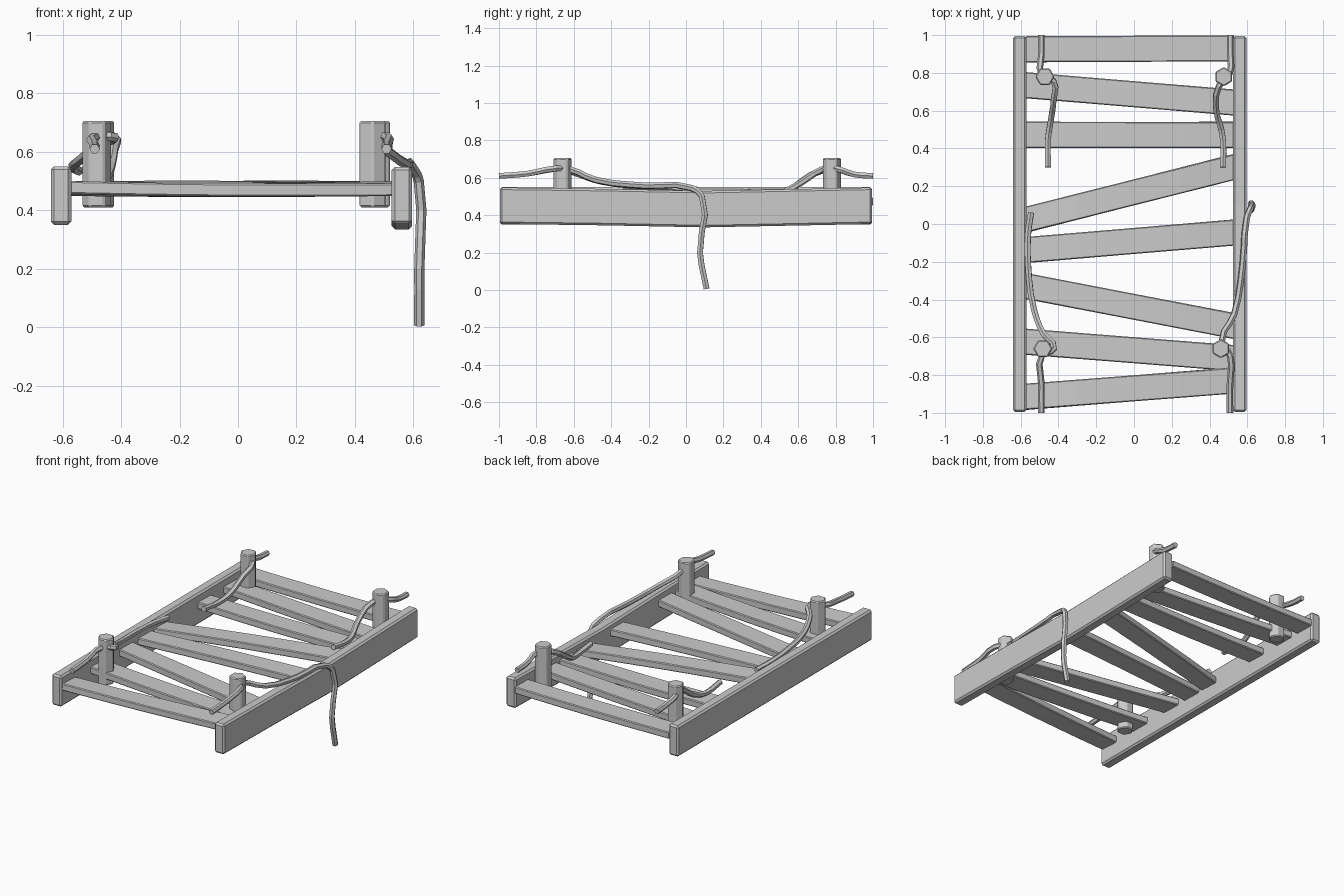
import bpy, bmesh, math, random
from mathutils import Vector

if "Cube" in bpy.data.objects:
    bpy.data.objects.remove(bpy.data.objects["Cube"])

random.seed(4)


def finish(name, bm, bevel=0.0):
    bmesh.ops.recalc_face_normals(bm, faces=bm.faces[:])
    me = bpy.data.meshes.new(name)
    bm.to_mesh(me)
    bm.free()
    ob = bpy.data.objects.new(name, me)
    bpy.context.collection.objects.link(ob)
    if bevel:
        m = ob.modifiers.new("chamfer", 'BEVEL')
        m.width = bevel
        m.segments = 1
        m.limit_method = 'ANGLE'
        m.angle_limit = math.radians(40)
    return ob


def loft(name, rings, bevel):
    """Skin a closed beam through equal-sized rings of points."""
    bm = bmesh.new()
    vs = [[bm.verts.new(p) for p in r] for r in rings]
    n = len(vs[0])
    for a, b in zip(vs, vs[1:]):
        for i in range(n):
            j = (i + 1) % n
            bm.faces.new((a[i], a[j], b[j], b[i]))
    bm.faces.new(vs[0])
    bm.faces.new(vs[-1])
    return finish(name, bm, bevel)


# Side rails: the right one sags a little in the middle
def rail(name, x0, x1, z0, z1, sag):
    rings = []
    for y in (-0.995, -0.45, 0.1, 0.55, 0.995):
        d = -sag * (1 - min(1, abs(y - 0.1) / 0.9))
        rings.append([(x0, y, z0 + d), (x1, y, z0 + d), (x1, y, z1 + d), (x0, y, z1 + d)])
    loft(name, rings, 0.011)


rail("left_rail", -0.64, -0.57, 0.35, 0.55, 0.0)
rail("right_rail", 0.525, 0.595, 0.353, 0.548, 0.018)

# Crooked planks: centre y at left end and right end
planks = [(0.925, 0.93), (0.735, 0.643), (0.472, 0.472), (0.022, 0.302),
          (-0.138, -0.045), (-0.328, -0.54), (-0.623, -0.71), (-0.915, -0.828)]
for k, (ya, yb) in enumerate(planks):
    xa, xb = -0.575, 0.53
    bow = random.uniform(-0.008, 0.006)
    roll = random.uniform(0.01, 0.06)
    rings = []
    for t in (0, 0.25, 0.5, 0.75, 1):
        x = xa + (xb - xa) * t
        y = ya + (yb - ya) * t
        z = 0.474 + bow * math.sin(math.pi * t)
        r = roll * (2 * t - 1)
        ring = []
        for sy, sz in ((-1, -1), (1, -1), (1, 1), (-1, 1)):
            dy, dz = sy * 0.069, sz * 0.022
            ring.append((x, y + dy * math.cos(r) - dz * math.sin(r),
                         z + dy * math.sin(r) + dz * math.cos(r)))
        rings.append(ring)
    loft(f"plank_{k + 1}", rings, 0.005)

# Hexagonal posts
posts = {"back_left": (-0.472, 0.78, 0), "back_right": (0.475, 0.78, 30),
         "front_left": (-0.483, -0.66, 0), "front_right": (0.46, -0.66, 30)}
for name, (px, py, rot) in posts.items():
    rings = []
    for z in (0.41, 0.705):
        rings.append([(px + 0.051 * math.cos(math.radians(rot + a)),
                       py + 0.051 * math.sin(math.radians(rot + a)), z)
                      for a in range(0, 360, 60)])
    loft(name + "_post", rings, 0.006)


# Ropes threaded through the posts
def rope(name, pts):
    cu = bpy.data.curves.new(name, 'CURVE')
    cu.dimensions = '3D'
    cu.bevel_depth = 0.0175
    cu.bevel_resolution = 1
    cu.resolution_u = 3
    cu.use_fill_caps = True
    sp = cu.splines.new('BEZIER')
    sp.bezier_points.add(len(pts) - 1)
    for bp, p in zip(sp.bezier_points, pts):
        bp.co = Vector(p)
        bp.handle_left_type = bp.handle_right_type = 'AUTO'
    sp.use_smooth = False
    tmp = bpy.data.objects.new(name + "_path", cu)
    bpy.context.collection.objects.link(tmp)
    dg = bpy.context.evaluated_depsgraph_get()
    me = bpy.data.meshes.new_from_object(tmp.evaluated_get(dg))
    bpy.data.objects.remove(tmp)
    for p in me.polygons:
        p.use_smooth = False
    ob = bpy.data.objects.new(name, me)
    bpy.context.collection.objects.link(ob)


rope("back_left_rope", [(-0.49, 1.0, 0.61), (-0.49, 0.9, 0.618), (-0.488, 0.79, 0.65),
                        (-0.425, 0.755, 0.648), (-0.425, 0.66, 0.61), (-0.44, 0.55, 0.535),
                        (-0.455, 0.45, 0.51), (-0.455, 0.3, 0.525)])
rope("back_right_rope", [(0.51, 1.0, 0.61), (0.51, 0.9, 0.618), (0.507, 0.8, 0.65),
                         (0.45, 0.73, 0.645), (0.436, 0.6, 0.565), (0.462, 0.5, 0.515),
                         (0.472, 0.43, 0.51), (0.472, 0.3, 0.525)])
rope("front_left_rope", [(-0.49, -1.0, 0.61), (-0.49, -0.85, 0.622), (-0.485, -0.69, 0.65),
                         (-0.423, -0.66, 0.65), (-0.48, -0.58, 0.622), (-0.53, -0.45, 0.58),
                         (-0.56, -0.22, 0.555), (-0.56, -0.05, 0.543), (-0.545, 0.06, 0.535)])
rope("front_right_rope", [(0.508, -1.0, 0.61), (0.508, -0.85, 0.622), (0.51, -0.7, 0.65),
                          (0.465, -0.62, 0.645), (0.53, -0.48, 0.588), (0.575, -0.22, 0.558),
                          (0.597, 0.03, 0.545), (0.618, 0.085, 0.5), (0.62, 0.075, 0.2),
                          (0.62, 0.11, 0.006)])
